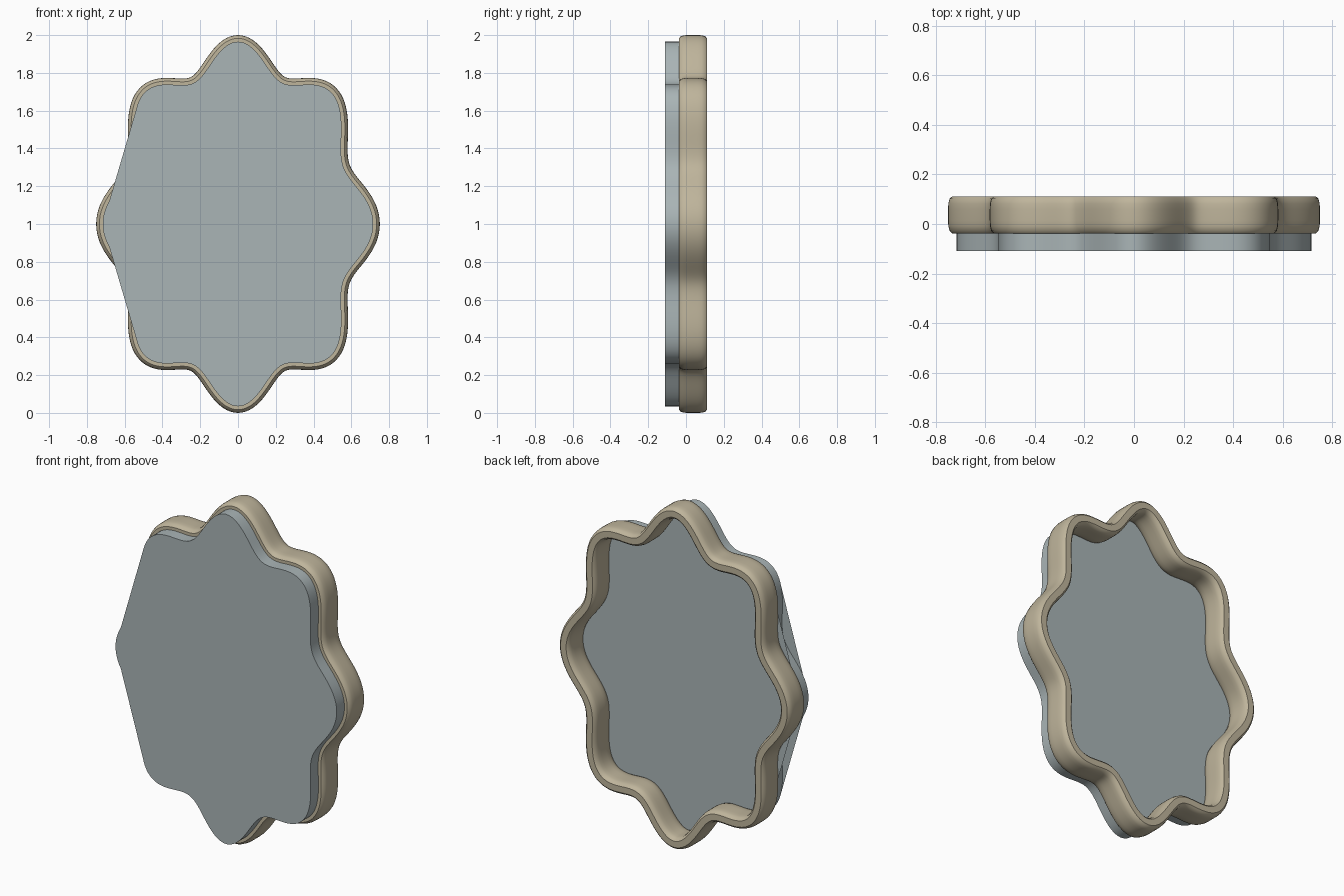
import bpy
import math
from mathutils import Vector

cube = bpy.data.objects.get("Cube")
if cube:
    bpy.data.objects.remove(cube, do_unlink=True)

STEPS = 288
HALF_W, HALF_H, WAVE, LOBES = 0.716, 0.965, 0.087, 8


def make_material(name, rgb):
    mat = bpy.data.materials.new(name)
    mat.use_nodes = True
    mat.diffuse_color = (*rgb, 1)
    mat.node_tree.nodes["Principled BSDF"].inputs["Base Color"].default_value = (*rgb, 1)
    return mat


def outline(angle):
    """Scalloped oval in (x, z); angle runs from the top towards +x."""
    r = (1 + WAVE * math.cos(LOBES * angle)) / (1 + WAVE)
    return Vector((HALF_W * r * math.sin(angle), HALF_H * r * math.cos(angle)))


def loop_point(i, offset, y):
    """Point on the outline, pushed outwards along its normal."""
    a = math.tau * i / STEPS
    tangent = (outline(a + 0.001) - outline(a - 0.001)).normalized()
    p = outline(a) + Vector((-tangent.y, tangent.x)) * offset
    return (p.x, y, p.y + 1)


def sweep(section, closed):
    """Carry an (offset, y) section round the outline."""
    n = len(section)
    verts = [loop_point(i, o, y) for i in range(STEPS) for o, y in section]
    faces = []
    for i in range(STEPS):
        a, b = i * n, (i + 1) % STEPS * n
        for j in range(n if closed else n - 1):
            k = (j + 1) % n
            faces.append((a + j, a + k, b + k, b + j))
    return verts, faces


def add_object(name, verts, faces, mat):
    mesh = bpy.data.meshes.new(name)
    mesh.from_pydata(verts, [], faces)
    mesh.materials.append(mat)
    mesh.update()
    obj = bpy.data.objects.new(name, mesh)
    bpy.context.collection.objects.link(obj)
    bpy.ops.object.select_all(action="DESELECT")
    obj.select_set(True)
    bpy.context.view_layer.objects.active = obj
    bpy.ops.object.mode_set(mode="EDIT")
    bpy.ops.mesh.select_all(action="SELECT")
    bpy.ops.mesh.normals_make_consistent(inside=False)
    bpy.ops.object.mode_set(mode="OBJECT")
    bpy.ops.object.shade_smooth_by_angle(angle=math.radians(35))
    return obj


frame_mat = make_material("warm beige", (0.52, 0.46, 0.33))
glass_mat = make_material("mirror grey", (0.40, 0.46, 0.47))

# Frame: rounded band swept round the outline
half = [(0.018, -0.038), (0.029, -0.028), (0.034, -0.008), (0.035, 0.015),
        (0.035, 0.06), (0.034, 0.082), (0.029, 0.102), (0.018, 0.112)]
section = half + [(-o, y) for o, y in reversed(half)]
add_object("frame", *sweep(section, True), frame_mat)

# Mirror panel: wavy rim with flat caps
verts, faces = sweep([(0, -0.11), (0, -0.03)], False)


def on_cap(i):
    """The caps run straight across the two hollows on the -x side."""
    from_top = 360 - 360 * i / STEPS
    return not (50 < from_top < 82 or 98 < from_top < 130)


front = [2 * i for i in range(STEPS) if on_cap(i)]
faces += [front, [v + 1 for v in reversed(front)]]
add_object("mirror_panel", verts, faces, glass_mat)
